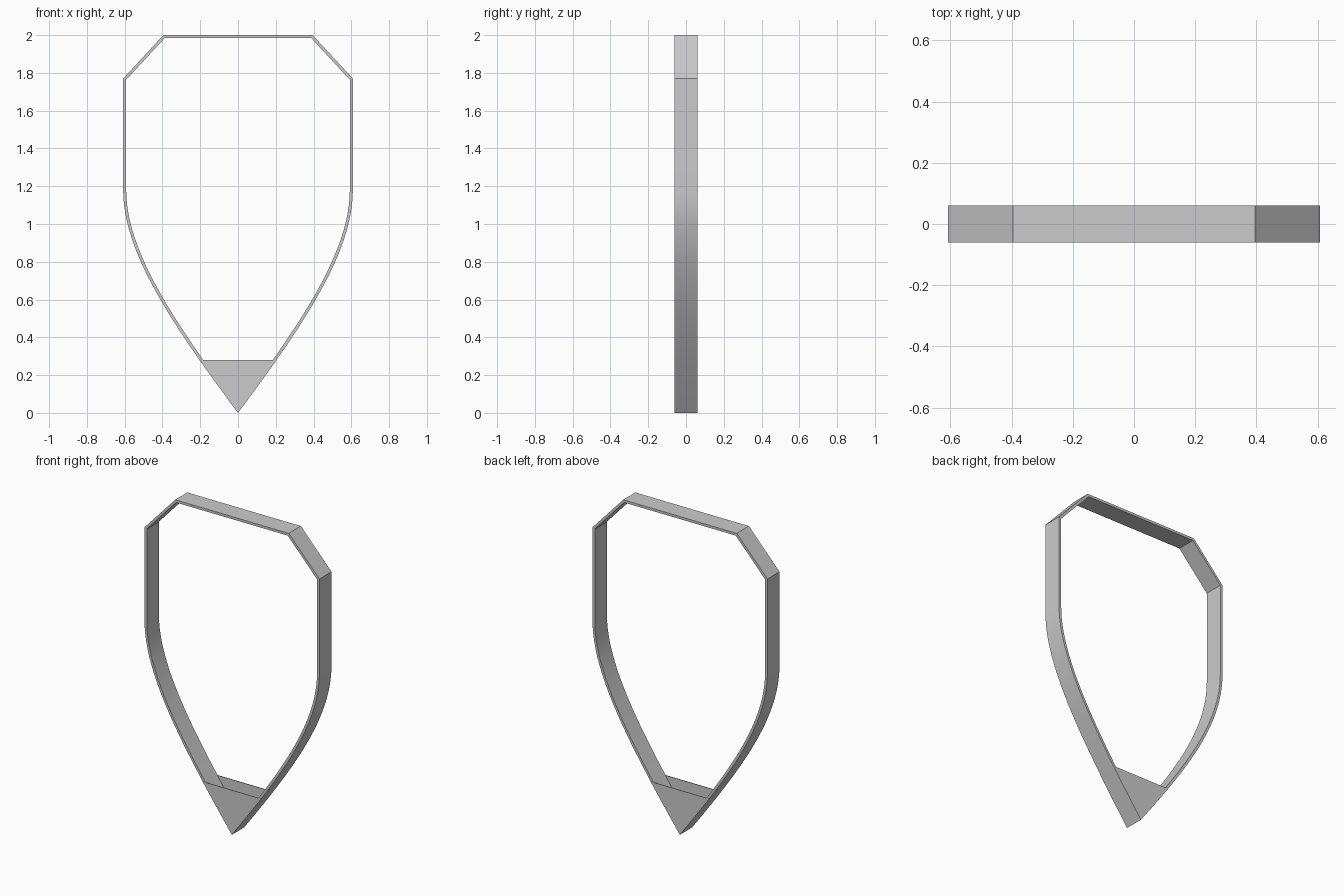
import bpy, bmesh
from mathutils import Vector

if "Cube" in bpy.data.objects:
    bpy.data.objects.remove(bpy.data.objects["Cube"])

grey = bpy.data.materials.new("plain_grey")
grey.diffuse_color = (0.6, 0.6, 0.6, 1)
grey.use_nodes = True
grey.node_tree.nodes["Principled BSDF"].inputs["Base Color"].default_value = grey.diffuse_color
HALF_DEPTH, WALL, PLATE_TOP, STEPS = 0.06, 0.016, 0.28, 24


def bezier(p, t):
    s = 1 - t
    return p[0]*s**3 + p[1]*3*s*s*t + p[2]*3*s*t*t + p[3]*t**3


def inset(loop, d):
    """Mitred inward offset of a clockwise (x, z) loop."""
    out = []
    for i, p in enumerate(loop):
        a = (p - loop[i-1]).normalized()
        b = (loop[(i+1) % len(loop)] - p).normalized()
        na, nb = Vector((a.y, -a.x)), Vector((b.y, -b.x))
        out.append(p + (na + nb) * d / (1 + na.dot(nb)))
    return out


def finish(name, bm):
    bmesh.ops.recalc_face_normals(bm, faces=bm.faces)
    me = bpy.data.meshes.new(name)
    bm.to_mesh(me)
    bm.free()
    me.materials.append(grey)
    ob = bpy.data.objects.new(name, me)
    bpy.context.collection.objects.link(ob)
    bpy.ops.object.select_all(action='DESELECT')
    ob.select_set(True)
    bpy.context.view_layer.objects.active = ob
    bpy.ops.object.shade_smooth_by_angle(angle=0.4)


# Outline: straight top and shoulders, curved lower sides to a point
ctrl = [Vector(c) for c in ((0.608, 1.18), (0.608, 0.85), (0.35, 0.47), (0, 0))]
side = [Vector((0.395, 2)), Vector((0.608, 1.77))]
side += [bezier(ctrl, i / STEPS) for i in range(STEPS + 1)]
outer = side + [Vector((-p.x, p.y)) for p in reversed(side[:-1])]
inner = inset(outer, WALL)

# Thin band
bm = bmesh.new()
rings = [[bm.verts.new((p.x, y, p.y)) for p in loop]
         for loop, y in ((outer, -HALF_DEPTH), (outer, HALF_DEPTH),
                         (inner, HALF_DEPTH), (inner, -HALF_DEPTH))]
n = len(outer)
for k in range(4):
    r, q = rings[k], rings[(k + 1) % 4]
    for i in range(n):
        j = (i + 1) % n
        bm.faces.new((r[i], r[j], q[j], q[i]))
finish("shield_band", bm)

# Front and back plates closing the pointed tip, open between them
low = [p for p in side if p.y < PLATE_TOP]
k = len(side) - len(low)
a, b = side[k - 1], side[k]
low.insert(0, a.lerp(b, (a.y - PLATE_TOP) / (a.y - b.y)))
tip = low + [Vector((-p.x, p.y)) for p in reversed(low[:-1])]
for name, s in (("front_tip_plate", -1), ("back_tip_plate", 1)):
    bm = bmesh.new()
    face = bm.faces.new([bm.verts.new((p.x, s * 0.057, p.y)) for p in tip])
    ext = bmesh.ops.extrude_face_region(bm, geom=[face], use_keep_orig=True)
    verts = [g for g in ext["geom"] if isinstance(g, bmesh.types.BMVert)]
    bmesh.ops.translate(bm, verts=verts, vec=(0, s * 0.004, 0))
    finish(name, bm)
